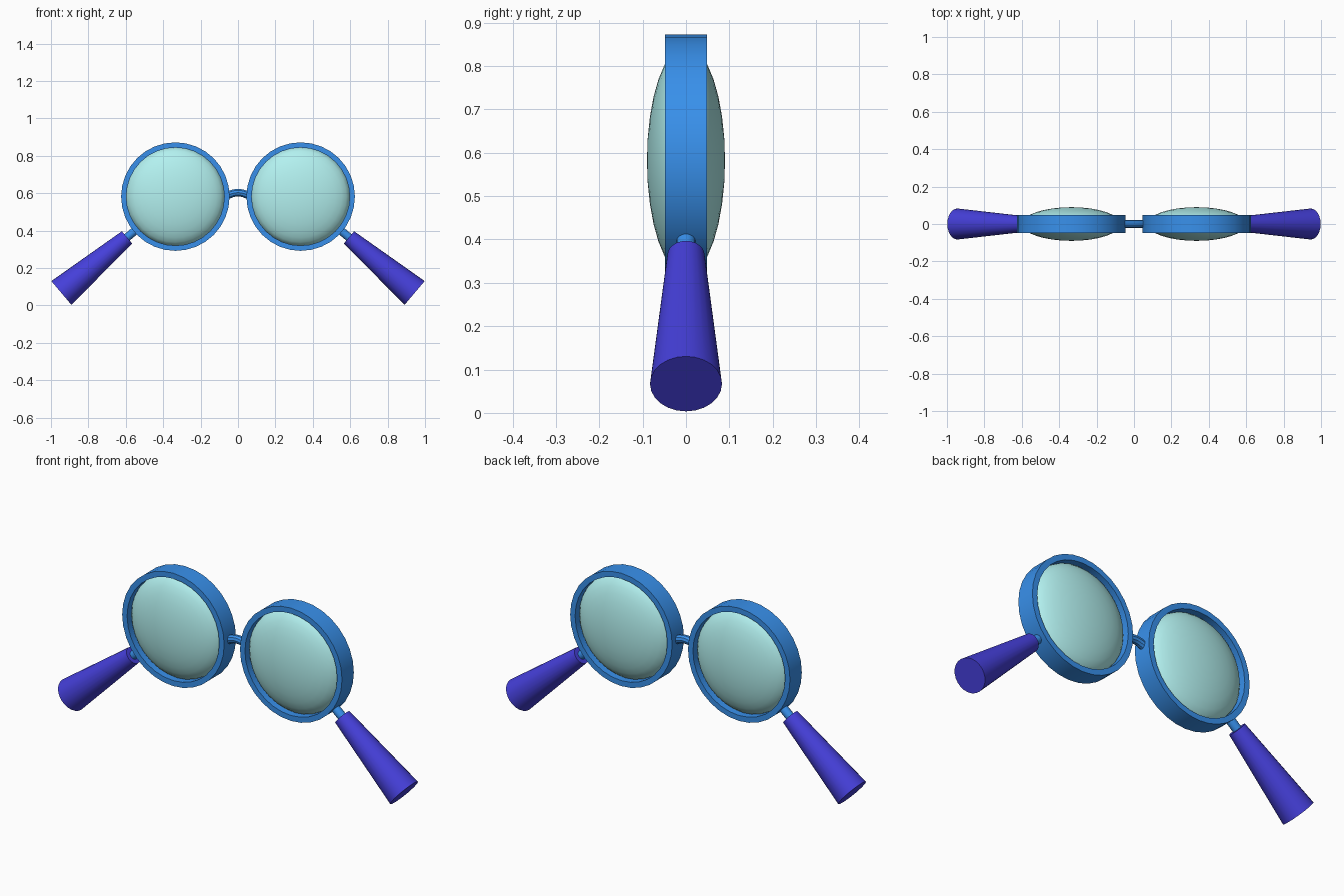
import bpy, bmesh, math
from mathutils import Matrix, Vector

if "Cube" in bpy.data.objects:
    bpy.data.objects.remove(bpy.data.objects["Cube"])

CX, CZ = 0.335, 0.582        # lens centre
R_OUT, R_IN = 0.29, 0.262
TILT = math.radians(-40.2)   # handle direction in the xz plane


def material(name, rgb):
    m = bpy.data.materials.new(name)
    m.diffuse_color = (*rgb, 1)
    m.use_nodes = True
    m.node_tree.nodes["Principled BSDF"].inputs["Base Color"].default_value = m.diffuse_color
    return m


blue = material("frame_blue", (0.04, 0.28, 0.83))
navy = material("handle_navy", (0.06, 0.05, 0.70))
teal = material("lens_teal", (0.45, 0.88, 0.87))


def lathe(name, profile, mat, matrix, sides=32, closed=False):
    """Spin (radius, height) points about local z, then place the result."""
    bm = bmesh.new()
    verts = [bm.verts.new((r, 0, h)) for r, h in profile]
    n = len(verts)
    edges = [bm.edges.new((verts[i], verts[(i + 1) % n]))
             for i in range(n if closed else n - 1)]
    bmesh.ops.spin(bm, geom=verts + edges, cent=(0, 0, 0), axis=(0, 0, 1),
                   angle=math.tau, steps=sides)
    bmesh.ops.remove_doubles(bm, verts=bm.verts, dist=1e-5)
    bmesh.ops.recalc_face_normals(bm, faces=bm.faces)
    bm.transform(matrix)
    if matrix.determinant() < 0:
        bmesh.ops.reverse_faces(bm, faces=bm.faces)
    me = bpy.data.meshes.new(name)
    bm.to_mesh(me)
    bm.free()
    me.materials.append(mat)
    ob = bpy.data.objects.new(name, me)
    bpy.context.collection.objects.link(ob)
    return ob


parts = []
for side, s in (("left", -1), ("right", 1)):
    flip = Matrix.Diagonal((s, 1, 1, 1))
    facing = flip @ Matrix.Translation((CX, 0, CZ)) @ Matrix.Rotation(math.pi / 2, 4, 'X')

    # flat-edged round rim
    parts.append(lathe(f"{side}_rim", [(R_OUT, -0.048), (R_OUT, 0.048),
                                       (R_IN, 0.048), (R_IN, -0.048)],
                       blue, facing, closed=True))

    # bulging lens
    arc = [math.pi * i / 16 for i in range(17)]
    parts.append(lathe(f"{side}_lens", [(0.264 * math.sin(a), -0.09 * math.cos(a)) for a in arc],
                       teal, facing))

    # handle axis runs outward and down from the lens centre
    d = Vector((math.cos(TILT), 0, math.sin(TILT)))
    axis = flip @ Matrix.Translation((CX, 0, CZ)) @ d.to_track_quat('Z', 'Y').to_matrix().to_4x4()
    parts.append(lathe(f"{side}_handle_stem", [(0, 0.275), (0.022, 0.275),
                                               (0.022, 0.36), (0, 0.36)],
                       blue, axis, 16))
    parts.append(lathe(f"{side}_handle", [(0, 0.338), (0.043, 0.338),
                                          (0.083, 0.798), (0, 0.798)],
                       navy, axis, 24))

# arched bridge between the rims
cu = bpy.data.curves.new("bridge", 'CURVE')
cu.dimensions = '3D'
cu.bevel_depth = 0.021
cu.bevel_resolution = 3
cu.use_fill_caps = True
sp = cu.splines.new('POLY')
sp.points.add(10)
for i, p in enumerate(sp.points):
    t = i / 5 - 1
    p.co = (0.056 * t, 0, 0.603 - 0.016 * t * t, 1)
bridge = bpy.data.objects.new("bridge", cu)
cu.materials.append(blue)
bpy.context.collection.objects.link(bridge)
parts.append(bridge)

# smooth shading with crisp rims
bpy.ops.object.select_all(action='DESELECT')
for ob in parts:
    ob.select_set(True)
bpy.context.view_layer.objects.active = bridge
bpy.ops.object.convert(target='MESH')
bpy.ops.object.shade_smooth_by_angle(angle=math.radians(35))
